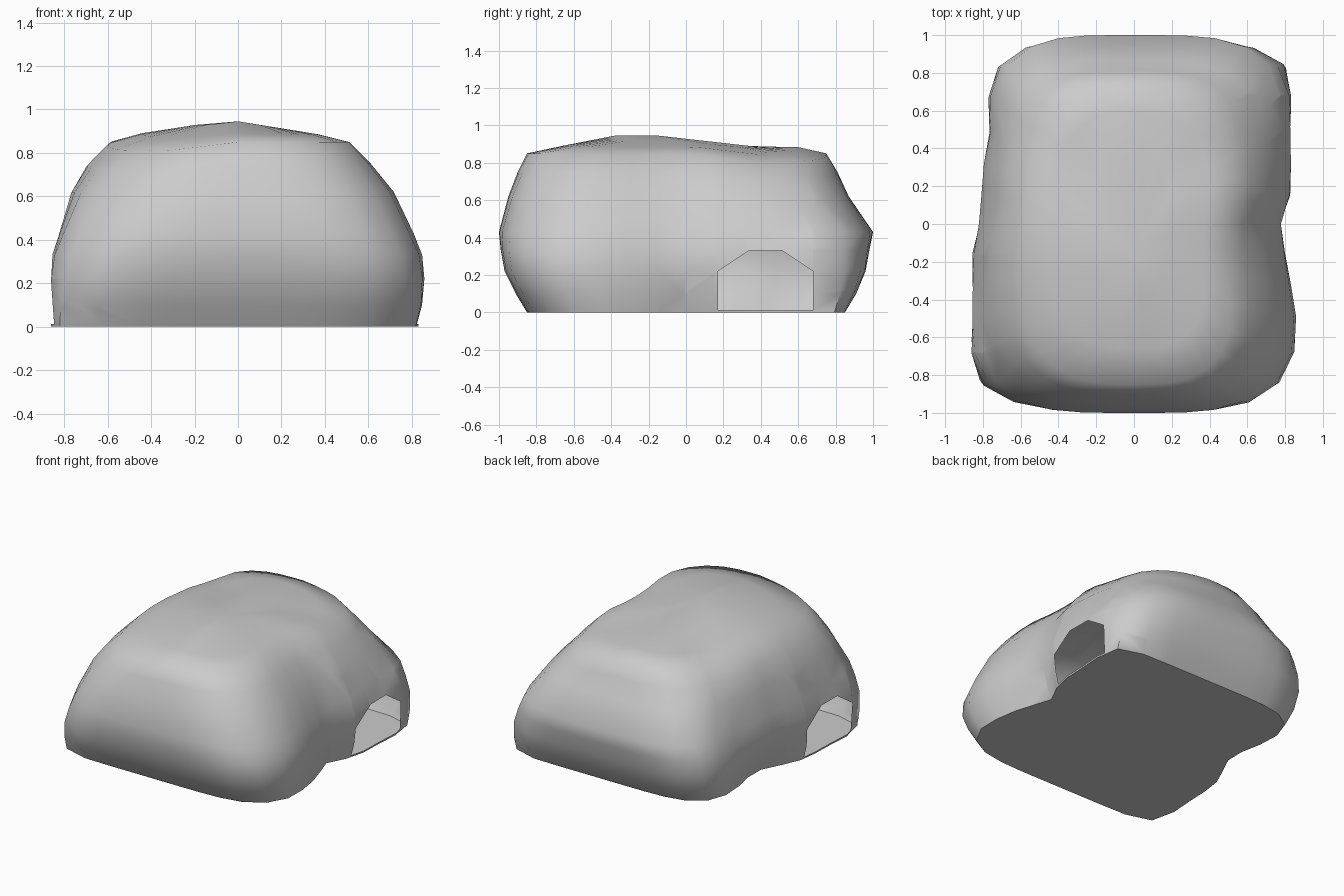
import bpy, bmesh
from math import cos, sin, pi, exp
from mathutils import Vector

if "Cube" in bpy.data.objects:
    bpy.data.objects.remove(bpy.data.objects["Cube"])

# Plain grey stone
stone = bpy.data.materials.new("grey_stone")
stone.use_nodes = True
GREY = (0.6, 0.6, 0.6, 1)
stone.diffuse_color = GREY
stone.node_tree.nodes["Principled BSDF"].inputs["Base Color"].default_value = GREY


def interp(points, t):
    """Piecewise linear curve through (t, value) points."""
    if t <= points[0][0]:
        return points[0][1]
    for (a, u), (b, v) in zip(points, points[1:]):
        if t <= b:
            return u + (v - u) * (t - a) / (b - a)
    return points[-1][1]


def bump(y, centre, width):
    return exp(-((y - centre) / width) ** 2)


# Boulder levels: height, right and left reach, front, back, then the
# squareness of the two diagonal pairs of corners
LEVELS = [
    (0.0, .84, .83, .85, .85, 10, 4.6),
    (0.1, .86, .85, .91, .91, 7, 4.8),
    (.22, .86, .855, .97, .96, 5.5, 4.8),
    (.33, .85, .845, .99, .98, 4.5, 4.5),
    (.43, .82, .81, 1.0, 1.0, 4, 4),
    (.62, .77, .73, .95, .87, 3.2, 3.6),
    (.75, .70, .64, .9, .81, 3, 3.3),
    (.85, .60, .55, .85, .75, 3, 3.2),
    (.885, .45, .42, .66, .60, 2.8, 3),
    (.905, .22, .22, .38, .36, 2.5, 2.5),
]
# Waists along each flank and the rise and dip of the crown
WAIST_POS = [(-.84, .04), (-.57, .03), (-.22, -.05), (0, -.08), (.17, -.02), (.5, -.01), (.68, .02), (.85, .05)]
WAIST_NEG = [(-.84, .05), (-.68, .04), (-.45, .01), (-.17, 0), (.08, -.05), (.25, -.05), (.5, -.1), (.85, -.03)]
CROWN = [(-.7, 0), (-.4, .04), (-.15, .04), (.1, 0), (.4, -.02), (.62, 0), (.8, 0)]
LIMIT_POS, LIMIT_NEG = .832, .86
SIDES = 40


def stone_point(level, a):
    z, neg, pos, front, back, n_same, n_cross = level
    c, s = cos(a), sin(a)
    n = n_same if c * s > 0 else n_cross
    r = (abs(c) ** n + abs(s) ** n) ** (-1 / n)
    x, y = r * c, r * s
    y *= back if y > 0 else front
    # Hollows in the middle of each flank, at the foot and near the top
    low = max(0, 1 - z / .3)
    lift = min(max((z - .6) / .25, 0), 1)
    if x > 0:
        x *= pos * (1 + interp(WAIST_POS, y))
        x *= 1 - .07 * low * bump(y, 0, .15) - .07 * lift * bump(y, -.2, .25)
        x = min(x, LIMIT_POS if y > .15 else LIMIT_NEG)
    else:
        x *= neg * (1 + interp(WAIST_NEG, y))
        x *= 1 - .14 * low * bump(y, .2, .22)
        x = max(x, -LIMIT_NEG)
    # Crown heights: a central ridge, with one diagonal pair of corners lower
    rise = interp(CROWN, y)
    if rise > 0:
        rise *= max(0, 1 - x / .25 if x > 0 else 1 + x / .7)
    sag = max(min(-.15 * x * y, 0), -.04)
    return x, y, z + lift * (rise + sag)


bm = bmesh.new()
rings = [[bm.verts.new(stone_point(lv, 2 * pi * i / SIDES)) for i in range(SIDES)] for lv in LEVELS]
for low, high in zip(rings, rings[1:]):
    for i in range(SIDES):
        j = (i + 1) % SIDES
        bm.faces.new((low[i], low[j], high[j], high[i]))
bm.faces.new(rings[0])
peak = bm.verts.new((0, -.15, .945))
for i in range(SIDES):
    bm.faces.new((rings[-1][i], rings[-1][(i + 1) % SIDES], peak))
bmesh.ops.recalc_face_normals(bm, faces=bm.faces)

# Six-sided opening through the shell, low on each flank
HEXAGON = [(-.255, .012), (.255, .012), (.255, .22), (.09, .33), (-.09, .33), (-.255, .22)]
for side in (1, -1):
    corners = [Vector((0, side * (.425 + y), z)) for y, z in HEXAGON]
    middle = sum(corners, Vector()) / len(corners)
    planes = []
    for p, q in zip(corners, corners[1:] + corners[:1]):
        out = (q - p).cross(Vector((1, 0, 0))).normalized()
        if out.dot(p - middle) < 0:
            out.negate()
        planes.append((p, out))

    def flank_faces():
        return [f for f in bm.faces if f.calc_center_median().x * side > .65]

    for p, out in planes:
        faces = flank_faces()
        geom = set(faces) | {e for f in faces for e in f.edges} | {v for f in faces for v in f.verts}
        bmesh.ops.bisect_plane(bm, geom=list(geom), dist=.0005, plane_co=p, plane_no=out)
    inside = [f for f in flank_faces()
              if all((f.calc_center_median() - p).dot(out) < 0 for p, out in planes)]
    bmesh.ops.delete(bm, geom=inside, context='FACES')

mesh = bpy.data.meshes.new("boulder")
bm.to_mesh(mesh)
bm.free()
mesh.materials.append(stone)
boulder = bpy.data.objects.new("boulder", mesh)
bpy.context.collection.objects.link(boulder)
bpy.ops.object.select_all(action='DESELECT')
boulder.select_set(True)
bpy.context.view_layer.objects.active = boulder
bpy.ops.object.shade_smooth_by_angle(angle=1.0)
